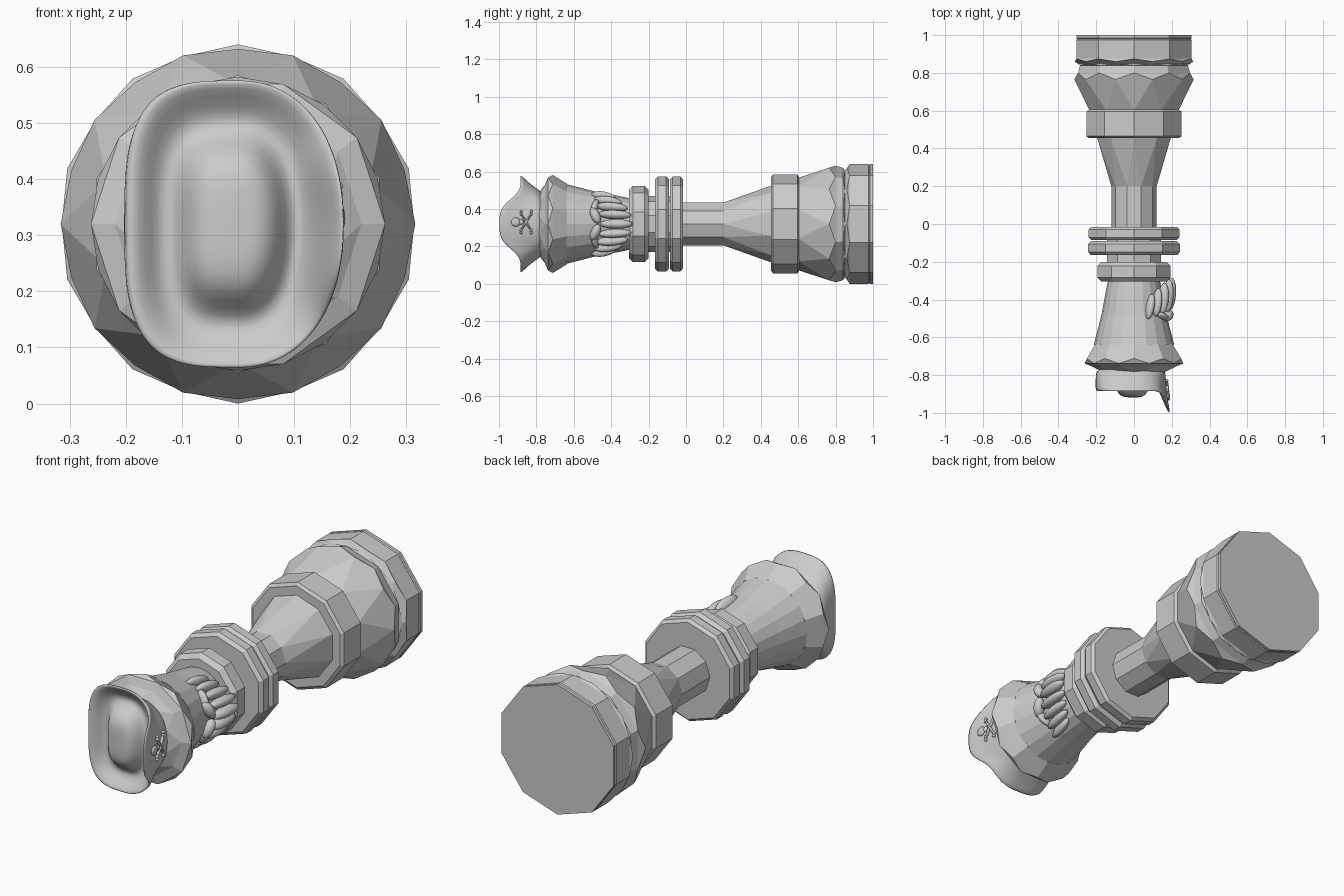
import bpy, bmesh
from math import sin, cos, pi, radians, exp
from mathutils import Vector, Matrix

if "Cube" in bpy.data.objects:
    bpy.data.objects.remove(bpy.data.objects["Cube"])

CZ = 0.32      # height of the lying piece's axis
H, V = 0, 0.5  # ring phase: corner pointing sideways / corner pointing up


def finish(bm, name, smooth=False):
    bmesh.ops.recalc_face_normals(bm, faces=bm.faces)
    me = bpy.data.meshes.new(name)
    bm.to_mesh(me)
    bm.free()
    ob = bpy.data.objects.new(name, me)
    bpy.context.collection.objects.link(ob)
    for p in me.polygons:
        p.use_smooth = smooth
    return ob


def turned(name, rings, n=10):
    """Low-poly turned part along y; rings are (y, radius, phase)."""
    bm = bmesh.new()
    loops = []
    for y, r, ph in rings:
        loops.append([bm.verts.new((r * cos(2 * pi * (i + ph) / n), y,
                                    CZ + r * sin(2 * pi * (i + ph) / n))) for i in range(n)])
    for k in range(len(rings) - 1):
        a, b = loops[k], loops[k + 1]
        pa, pb = rings[k][2], rings[k + 1][2]
        for i in range(n):
            j = (i + 1) % n
            if pa == pb:
                bm.faces.new((a[i], a[j], b[j], b[i]))
            elif pa < pb:
                bm.faces.new((a[i], a[j], b[i]))
                bm.faces.new((b[i], a[j], b[j]))
            else:
                bm.faces.new((a[i], b[i], b[j]))
                bm.faces.new((a[i], b[j], a[j]))
    bm.faces.new(loops[0])
    bm.faces.new(loops[-1])
    return finish(bm, name)


def disc(name, y0, y1, r, bevel):
    return turned(name, [(y0, r - bevel, V), (y0 - bevel, r, V),
                         (y1 + bevel, r, V), (y1, r - bevel, V)])


def blob(bm, p, q, width, depth, outward):
    """Stretched ellipsoid from p to q, thin along the outward direction."""
    p, q = Vector(p), Vector(q)
    d = (q - p)
    length = d.length
    d.normalize()
    side = d.cross(Vector(outward)).normalized()
    out = side.cross(d)
    m = Matrix((d * length / 2, side * width, out * depth)).transposed().to_4x4()
    m.translation = (p + q) / 2
    bmesh.ops.create_uvsphere(bm, u_segments=16, v_segments=10, radius=1, matrix=m)


def polar(r, deg, y):
    a = radians(deg)
    return (r * cos(a), y, CZ + r * sin(a))


# Stepped foot
turned("base", [(1.0, .32, V), (.985, .32, V), (.98, .316, V), (.975, .32, V),
                (.875, .32, V), (.86, .314, H), (.85, .30, H), (.84, .30, V),
                (.80, .312, V), (.765, .316, H), (.60, .247, V)])
turned("base_collar", [(.605, .25, V), (.595, .265, V), (.465, .265, V), (.455, .25, V)])

# Tapered neck and shaft
turned("shaft", [(.47, .21, V), (.44, .20, V), (.20, .12, H), (-.05, .12, H)])

# Stacked collars
disc("collar_lower", -.015, -.085, .253, .014)
disc("collar_middle", -.09, -.165, .255, .016)
turned("collar_core", [(-.05, .15, V), (-.25, .15, V)])
disc("collar_upper", -.20, -.305, .204, .022)

# Flared body and the ledge under the hat
turned("body", [(-.29, .135, H), (-.35, .148, H), (-.48, .172, H), (-.64, .213, H)], 20)
turned("body_ledge", [(-.635, .214, V), (-.712, .262, V), (-.738, .262, H),
                      (-.755, .22, H), (-.785, .17, V)])

# Hat: rings of (left, right, vertical half-size, y, share of front peak)
HAT = [(.15, .13, .13, -.76, 0), (.19, .16, .165, -.77, 0), (.202, .168, .185, -.79, 0),
       (.203, .170, .205, -.82, .3), (.203, .177, .235, -.855, .65),
       (.203, .193, .262, -.882, 1), (.188, .184, .252, -.888, 1),
       (.165, .160, .232, -.872, .65), (.145, .130, .200, -.845, .15),
       (.120, .105, .175, -.838, 0), (.100, .085, .150, -.86, 0),
       (.085, .068, .125, -.897, 0), (.060, .045, .090, -.916, 0), (.025, .02, .04, -.918, 0)]
N = 64
bm = bmesh.new()
loops = []
for left, right, high, y, share in HAT:
    row = []
    for i in range(N):
        c, s = cos(2 * pi * i / N), sin(2 * pi * i / N)
        e = 2 / 2.2 if c > 0 else 2 / 3.4
        u = abs(s) ** e * (1 if s > 0 else -1)
        x = right * c ** e if c > 0 else -left * abs(c) ** e
        lift = .115 * exp(-(.26 * abs(u) / .145) ** 4) * min(1, max(0, 2 * c))
        row.append(bm.verts.new((x, y - share * lift, CZ + high * u)))
    loops.append(row)
for a, b in zip(loops, loops[1:]):
    for i in range(N):
        j = (i + 1) % N
        bm.faces.new((a[i], a[j], b[j], b[i]))
bm.faces.new(loops[0])
bm.faces.new(loops[-1])
hat = finish(bm, "hat", True)
hat.modifiers.new("soften", 'SUBSURF').levels = 1
hat.modifiers["soften"].render_levels = 1

# Skull and crossed bones in low relief on the hat front
bm = bmesh.new()
X = (1, 0, 0)
blob(bm, (.184, -.935, CZ + .01), (.180, -.885, CZ + .01), .024, .009, X)
blob(bm, (.180, -.895, CZ + .01), (.178, -.868, CZ + .01), .014, .008, X)
for s in (-1, 1):
    za, zb = CZ + .01 - s * .05, CZ + .01 + s * .05
    blob(bm, (.178, -.885, za), (.172, -.825, zb), .006, .009, X)
    for x, y, z in ((.178, -.882, za), (.173, -.828, zb)):
        for t in (-.007, .007):
            blob(bm, (x, y - .007, z + t), (x, y + .007, z + t), .008, .009, X)
finish(bm, "hat_emblem", True)

# Beard: overlapping locks fanned around the body, longest at the middle
bm = bmesh.new()
for deg, y0, y1, r0, r1, w in ((0, -.46, -.285, .185, .20, .026), (17, -.47, -.292, .182, .192, .024),
                               (33, -.48, -.31, .178, .182, .024), (49, -.49, -.34, .175, .17, .023),
                               (65, -.505, -.37, .175, .162, .022)):
    for s in ((1, -1) if deg else (1,)):
        blob(bm, polar(r0, s * deg, y0), polar(r1, s * deg * .82, y1), w, .03,
             (cos(radians(deg)), 0, s * sin(radians(deg))))
finish(bm, "beard", True)

# Moustache: two drooping halves of two strands each
bm = bmesh.new()
for s in (-1, 1):
    blob(bm, polar(.192, s * 1, -.465), polar(.188, s * 28, -.505), .025, .028, X)
    blob(bm, polar(.188, s * 18, -.50), polar(.178, s * 46, -.475), .018, .024, (.85, 0, s * .5))
finish(bm, "moustache", True)
